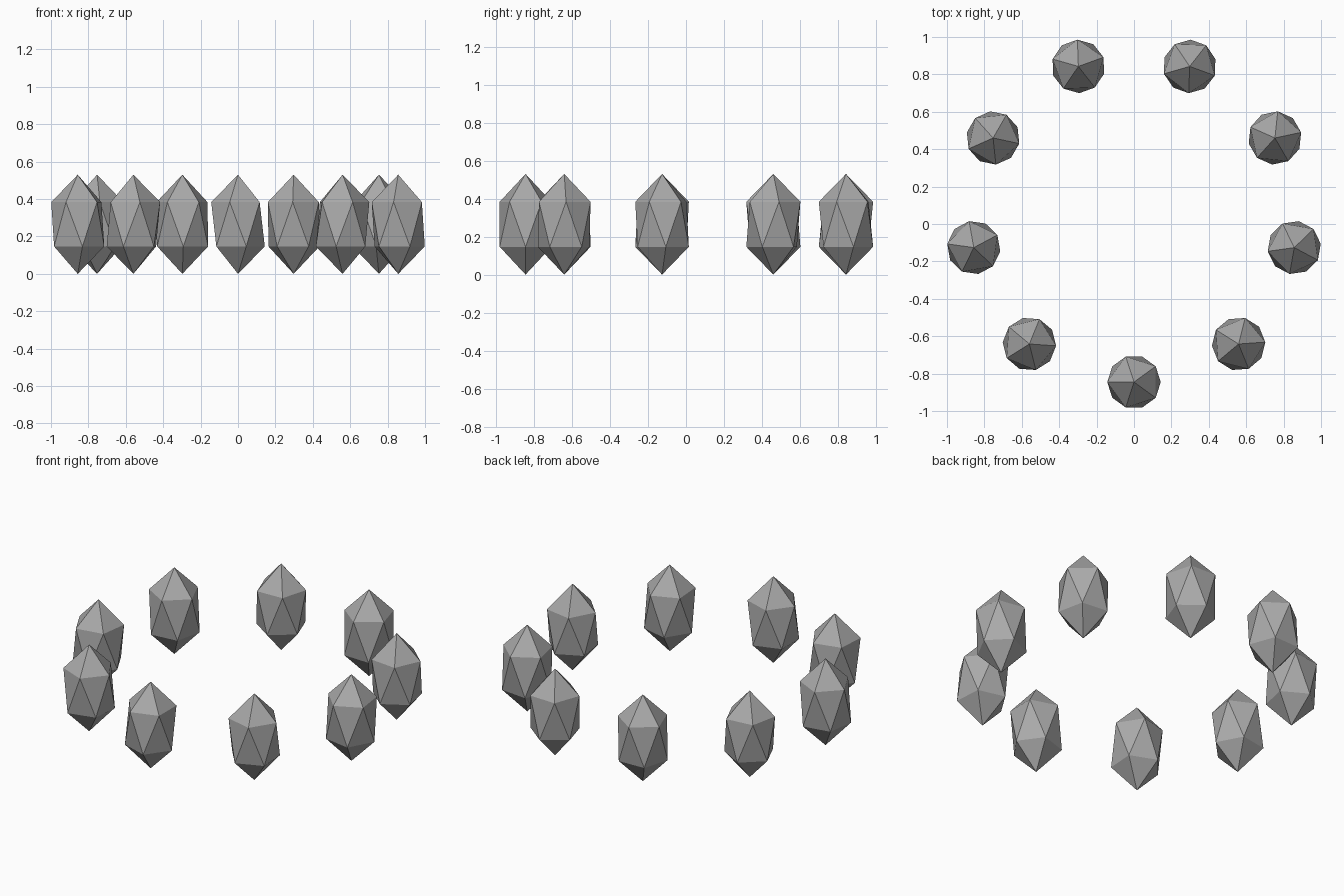
import bpy
import bmesh
import math
from mathutils import Matrix

COUNT = 9            # stones in the ring
RING_RADIUS = 0.87
RING_Y = 0.025       # ring offset that centres the bounds
STONE_RADIUS = 0.16
STONE_HEIGHT = 0.53

cube = bpy.data.objects.get("Cube")
if cube:
    bpy.data.objects.remove(cube, do_unlink=True)

# Stone colour
grey = bpy.data.materials.new("stone_grey")
grey.use_nodes = True
colour = (0.4, 0.4, 0.4, 1)
grey.diffuse_color = colour
grey.node_tree.nodes["Principled BSDF"].inputs["Base Color"].default_value = colour

# One tall, flat-faced, twenty-sided stone shared by the whole ring
mesh = bpy.data.meshes.new("stone")
bm = bmesh.new()
bmesh.ops.create_icosphere(bm, subdivisions=1, radius=1)
bmesh.ops.scale(bm, verts=bm.verts, vec=(STONE_RADIUS, STONE_RADIUS, STONE_HEIGHT / 2))
bmesh.ops.rotate(bm, verts=bm.verts, matrix=Matrix.Rotation(math.pi, 3, "Z"))
bm.to_mesh(mesh)
bm.free()
mesh.materials.append(grey)

# Ring of stones, each turned with its place, the first at the front
for i in range(COUNT):
    angle = math.tau * i / COUNT
    stone = bpy.data.objects.new(f"ring_stone_{i + 1}", mesh)
    stone.location = (RING_RADIUS * math.sin(angle),
                      RING_Y - RING_RADIUS * math.cos(angle),
                      STONE_HEIGHT / 2)
    stone.rotation_euler.z = angle
    bpy.context.collection.objects.link(stone)
